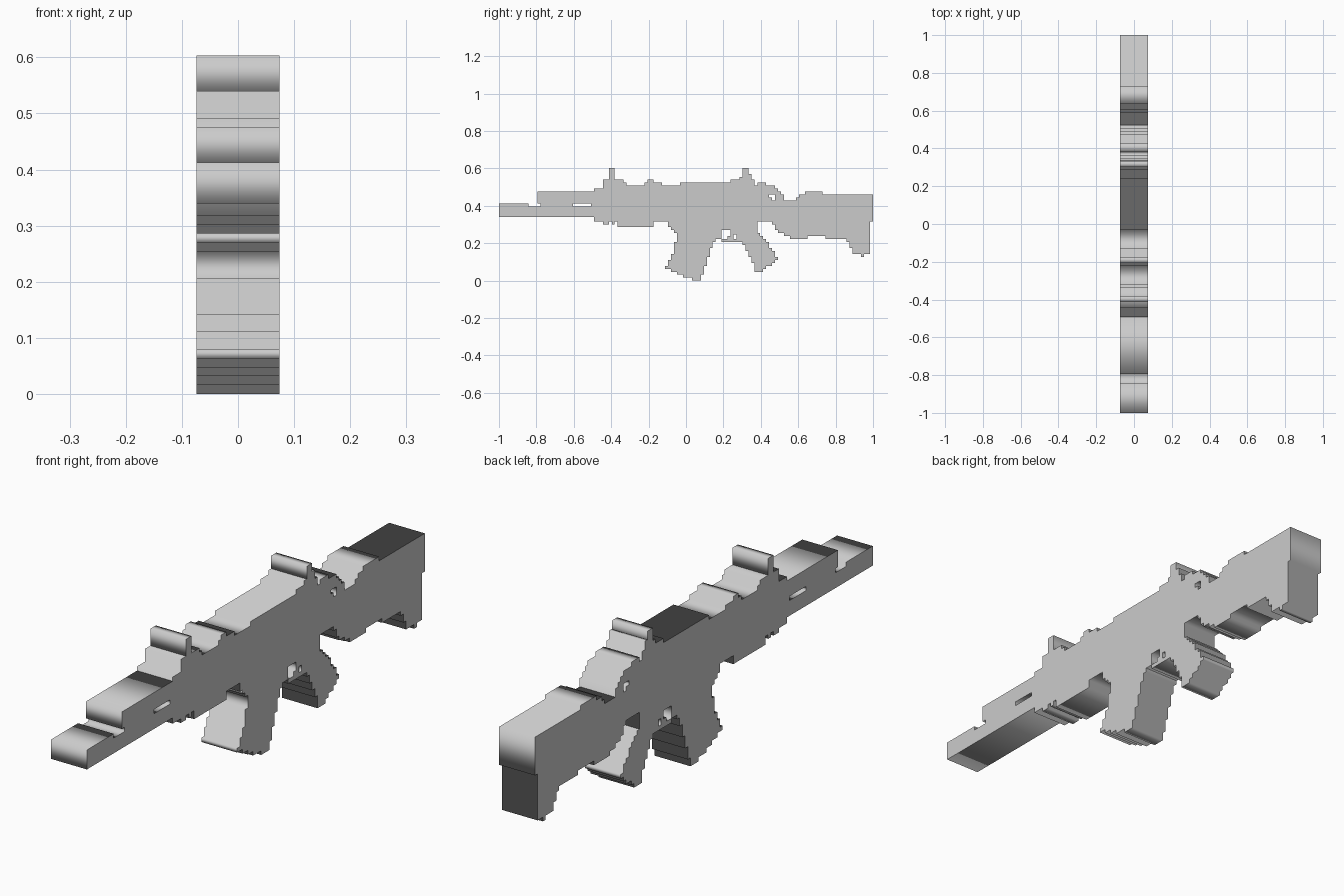
import bpy, math

if "Cube" in bpy.data.objects:
    bpy.data.objects.remove(bpy.data.objects["Cube"])

CELL = 2 / 126      # silhouette grid step
HALF = 0.074        # half thickness across x


def steps(runs, end):
    """Stair line along y from (start, level) runs."""
    pts = []
    for i, (start, level) in enumerate(runs):
        stop = runs[i + 1][0] if i + 1 < len(runs) else end
        pts += [(start, level), (stop, level)]
    return pts


def columns(top, bottom, end):
    """Outline with stepped top and underside."""
    return steps(top, end) + steps(bottom, end)[::-1]


def rows(left, right, end):
    """Outline with stepped front and rear edges, runs going up in z."""
    return [(y, z) for z, y in steps(left, end) + steps(right, end)[::-1]]


def slab(name, outline, holes=()):
    """Extrude a side outline (with openings) across the width."""
    cu = bpy.data.curves.new(name, 'CURVE')
    cu.dimensions = '2D'
    cu.fill_mode = 'BOTH'
    cu.extrude = HALF
    for pts in [outline, *holes]:
        clean = [p for i, p in enumerate(pts) if p != pts[i - 1]]
        sp = cu.splines.new('POLY')
        sp.points.add(len(clean) - 1)
        for p, (y, z) in zip(sp.points, clean):
            p.co = (y * CELL - 1, z * CELL, 0, 1)
        sp.use_cyclic_u = True
    ob = bpy.data.objects.new(name, cu)
    ob.rotation_euler = (math.pi / 2, 0, math.pi / 2)
    bpy.context.collection.objects.link(ob)
    bpy.ops.object.select_all(action='DESELECT')
    ob.select_set(True)
    bpy.context.view_layer.objects.active = ob
    bpy.ops.object.convert(target='MESH')
    return ob


def rect(y0, z0, y1, z1):
    return [(y0, z0), (y1, z0), (y1, z1), (y0, z1)]


# Barrel and shroud, with a notch and a slot
slab("barrel",
     [(0, 21.4), (0, 26), (10, 26), (10, 25), (14, 25), (14, 26), (13, 26),
      (13, 30), (32, 30), (32, 21.4)],
     [rect(25, 25, 31, 26)])

# Receiver with hand guard, trigger guard and openings
slab("receiver",
     columns([(32, 31), (35, 34), (42, 33), (43, 32), (49, 33), (50, 34),
              (52, 33), (55, 32), (61, 33), (78, 34), (81, 35), (84, 36),
              (85, 34), (86, 32), (87, 33), (90, 32), (93, 31), (94, 30),
              (95, 29)],
             [(32, 20), (35, 19), (37, 20), (38, 19), (39, 20), (40, 18),
              (52, 20), (57, 18), (73, 14), (75, 13), (82, 16), (87, 20),
              (92, 19), (93, 17), (94, 16)], 96),
     [[(75, 14), (77, 14), (77, 15), (78, 15), (78, 17), (75, 17)],
      rect(79, 14, 80, 15.5),
      [(91, 29), (91, 28), (92, 28), (92, 27), (93, 27), (93, 29)]])

# Sights
slab("front_sight", rect(37, 34, 39, 38))
slab("rear_sight", rect(82, 35, 84, 38))

# Curved magazine
slab("magazine",
     rows([(0, 65), (1, 62), (2, 60), (3, 58), (4, 56), (5, 57), (7, 58),
           (9, 59), (13, 60), (16, 59), (17, 58)],
          [(0, 68), (2, 69), (5, 70), (8, 71), (11, 72), (13, 73)], 18))

# Raked grip
slab("grip",
     rows([(3, 86), (6, 85), (8, 84), (10, 83), (12, 82)],
          [(3, 89), (4, 90), (5, 92), (6, 93), (7, 94), (8, 93), (10, 92),
           (11, 91), (13, 90), (14, 89), (15, 88)], 16))

# Shoulder stock
slab("stock",
     columns([(96, 27), (100, 28), (101, 29), (103, 30), (109, 29)],
             [(96, 15), (98, 14), (104, 15), (110, 14), (117, 13), (118, 11),
              (119, 9), (122, 8), (123, 9), (125, 20)], 126))
